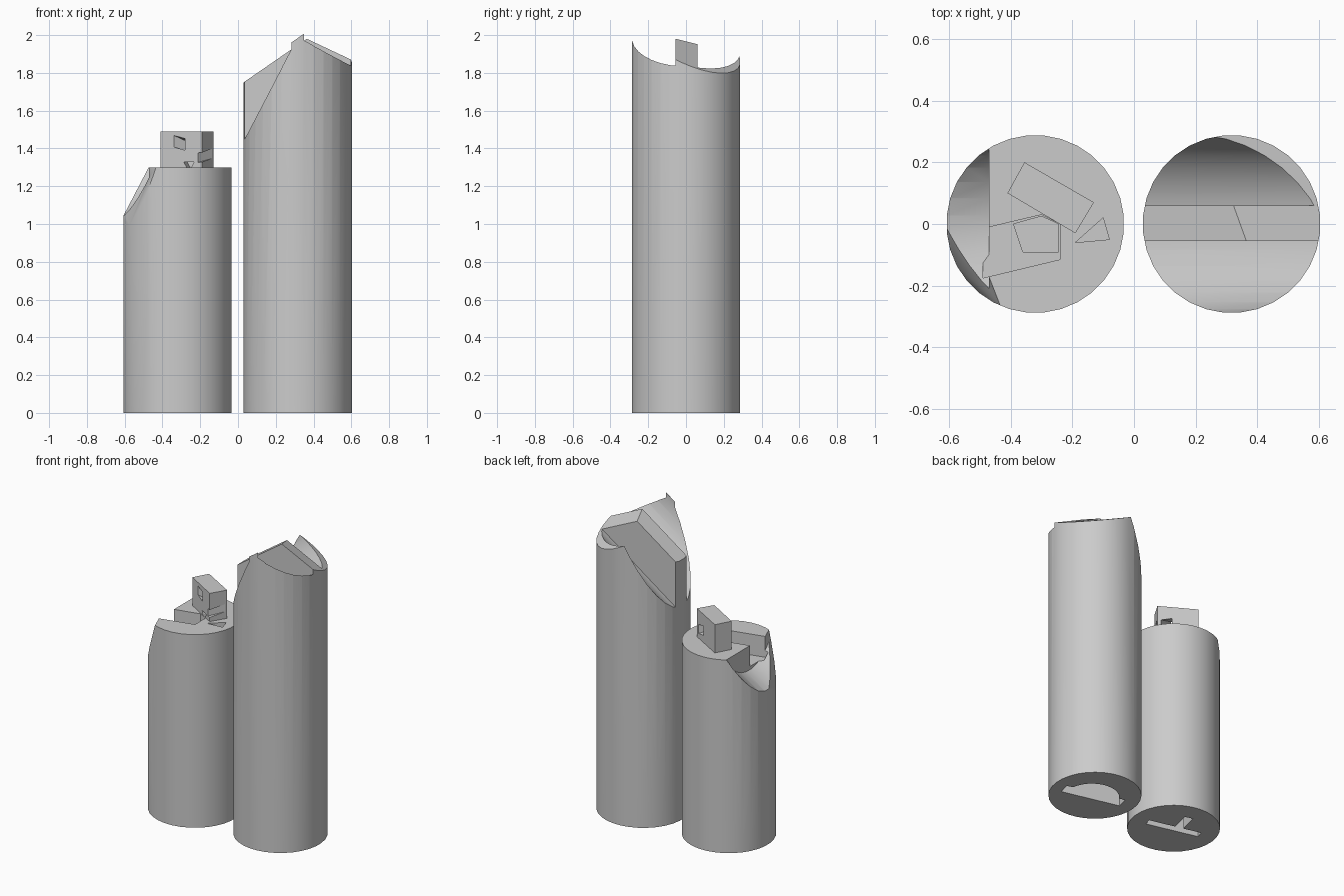
import bpy, bmesh
from math import radians, pi, cos, sin
from mathutils import Matrix, Vector

if "Cube" in bpy.data.objects:
    bpy.data.objects.remove(bpy.data.objects["Cube"])

R = 0.288
SLOPE = 0.69                     # rise of the crossing rods
TILT = radians(55.3)             # rod axis away from vertical

grey = bpy.data.materials.new("plain grey")
grey.use_nodes = True
grey.diffuse_color = (0.6, 0.6, 0.6, 1)
grey.node_tree.nodes["Principled BSDF"].inputs["Base Color"].default_value = (0.6, 0.6, 0.6, 1)


def rod(radius, length, matrix, sides=32):
    bm = bmesh.new()
    turn = Matrix.Rotation(pi / sides, 4, "Z")
    bmesh.ops.create_cone(bm, cap_ends=True, segments=sides, radius1=radius,
                          radius2=radius, depth=length, matrix=matrix @ turn)
    return bm


def prism(points, sweep):
    bm = bmesh.new()
    face = bm.faces.new([bm.verts.new(p) for p in points])
    new = bmesh.ops.extrude_face_region(bm, geom=[face])["geom"]
    moved = [v for v in new if isinstance(v, bmesh.types.BMVert)]
    bmesh.ops.translate(bm, verts=moved, vec=sweep)
    bmesh.ops.recalc_face_normals(bm, faces=bm.faces)
    return bm


def column(outline, z0, z1):
    return prism([(x, y, z0) for x, y in outline], (0, 0, z1 - z0))


def bar(origin, angle, x0, x1, y0, y1, z0, z1):
    """Upright box laid out in a turned frame."""
    c, s = cos(angle), sin(angle)
    corners = [(x0, y0), (x1, y0), (x1, y1), (x0, y1)]
    return column([(origin[0] + x * c - y * s, origin[1] + x * s + y * c)
                   for x, y in corners], z0, z1)


def chop(bm, point, normal):
    """Remove everything on the normal side and close the cut."""
    cut = bmesh.ops.bisect_plane(bm, geom=bm.verts[:] + bm.edges[:] + bm.faces[:],
                                 plane_co=point, plane_no=normal, clear_outer=True)
    edges = [e for e in cut["geom_cut"] if isinstance(e, bmesh.types.BMEdge)]
    bmesh.ops.edgeloop_fill(bm, edges=edges)
    bmesh.ops.recalc_face_normals(bm, faces=bm.faces)
    return bm


def make(name, bm):
    mesh = bpy.data.meshes.new(name)
    bm.to_mesh(mesh)
    bm.free()
    obj = bpy.data.objects.new(name, mesh)
    mesh.materials.append(grey)
    bpy.context.collection.objects.link(obj)
    return obj


def carve(obj, *cutters):
    bpy.context.view_layer.objects.active = obj
    for bm in cutters:
        tool = make("cutter", bm)
        mod = obj.modifiers.new("cut", "BOOLEAN")
        mod.operation, mod.solver, mod.object = "DIFFERENCE", "EXACT", tool
        bpy.ops.object.modifier_apply(modifier=mod.name)
        bpy.data.objects.remove(tool)


def smooth(obj):
    bpy.ops.object.select_all(action="DESELECT")
    obj.select_set(True)
    bpy.context.view_layer.objects.active = obj
    bpy.ops.object.shade_smooth_by_angle(angle=radians(30))


def tilted(x, z):
    return Matrix.Translation((x, 0, z)) @ Matrix.Rotation(TILT, 4, "Y")


# Tall post: sloped ends first, then a saddle either side of the central fin
TX, TZ = 0.316, 1.984
body = rod(R, 2.4, Matrix.Translation((TX, 0, 1.2)))
chop(body, (TX, 0, TZ), (-SLOPE, 0, 1))
chop(body, (0.365, -0.055, 1.98), (0.47, 0.42, 1))
tall = make("tall_post", body)
back_saddle = chop(rod(R - 0.0008, 3, tilted(TX, TZ)), (0, 0.06, 0), (0, -1, 0))
front_saddle = chop(rod(R - 0.0008, 3, tilted(TX, TZ)), (0, -0.055, 0), (0, 1, 0))
fin_top = prism([(-0.2, -0.055, 1.75 - 0.23 * SLOPE), (0.8, -0.055, 1.75 + 0.77 * SLOPE),
                 (0.8, -0.055, 3), (-0.2, -0.055, 3)], (0, 0.115, 0))
carve(tall, back_saddle, front_saddle, fin_top)

# Tall post socket: half round with a bar slot
turn = radians(-14)
socket = rod(0.17, 0.5, Matrix.Translation((TX, -0.03, 0)))
chop(socket, (TX, -0.03, 0), (sin(turn), -cos(turn), 0))
carve(tall, socket, bar((TX, -0.03), turn, -0.2, 0.2, -0.02, 0.06, -0.1, 0.22))
smooth(tall)

# Short post: side notch that stops at an upright wall
SX = -0.32
body = rod(R, 1.3, Matrix.Translation((SX, 0, 0.65)))
chop(body, (-0.47, -0.17, 1.3), (-0.234, -0.091, 0.069))
short = make("short_post", body)
notch = chop(rod(R - 0.0008, 3, tilted(SX, 1.59)), (-0.47, 0, 0), (1, 0, 0))
carve(short, notch)

# Recess in the top, with a deeper pit and a small three-sided hole
slot = column([(-0.49, -0.015), (-0.30, 0.03), (-0.24, 0), (-0.24, -0.115), (-0.49, -0.175)],
              1.16, 1.4)
pit = column([(-0.39, 0), (-0.30, 0.025), (-0.245, 0), (-0.245, -0.09), (-0.36, -0.09)], 1.05, 1.4)
small_hole = column([(-0.19, -0.06), (-0.10, 0.02), (-0.08, -0.05)], 1.22, 1.4)
carve(short, slot, pit, small_hole)

# Short post socket: three-armed slot
carve(short, bar((SX, 0), turn, -0.18, 0.18, -0.025, 0.025, -0.1, 0.2),
      bar((SX, 0), turn, -0.055, 0.0, 0, 0.16, -0.1, 0.2))
smooth(short)

# Key block on the short post, pierced by a slanting tunnel and nicked at the corner
block = make("key_block", column([(-0.355, 0.20), (-0.41, 0.10), (-0.19, -0.03), (-0.13, 0.07)],
                                 1.25, 1.49))


def tunnel(a, b, size, sides):
    a, b = Vector(a), Vector(b)
    spin = (b - a).to_track_quat("Z", "Y").to_matrix().to_4x4()
    return rod(size, (b - a).length * 2, Matrix.Translation((a + b) / 2) @ spin, sides)


carve(block, tunnel((-0.31, 0.04, 1.43), (-0.18, 0.10, 1.37), 0.04, 4),
      tunnel((-0.20, -0.04, 1.35), (-0.13, 0.03, 1.37), 0.035, 4),
      tunnel((-0.27, -0.02, 1.31), (-0.25, 0.04, 1.31), 0.035, 3))
